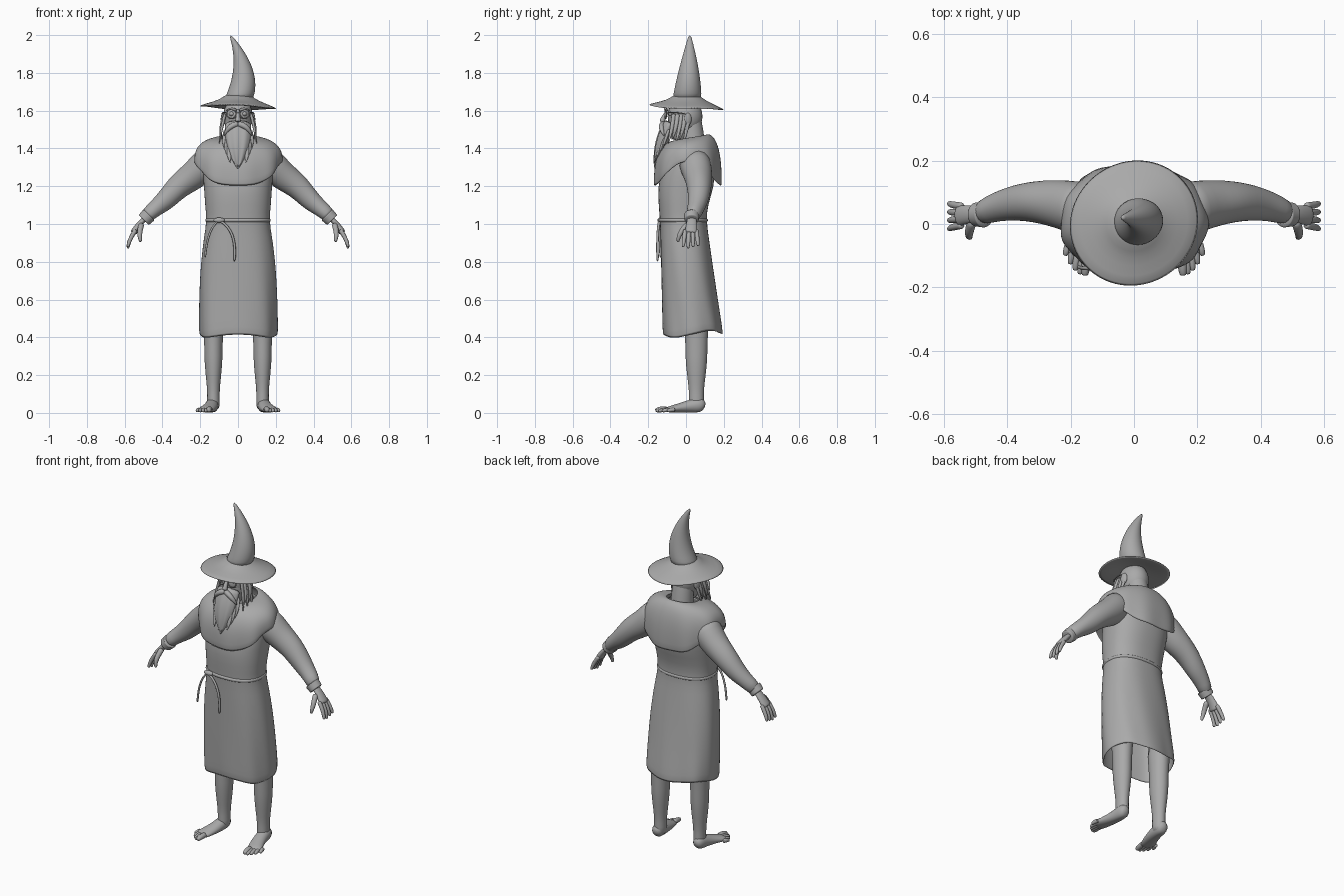
import bpy, bmesh, math
from math import sin, cos, pi
from mathutils import Vector

default_cube = bpy.data.objects.get("Cube")
if default_cube:
    bpy.data.objects.remove(default_cube)

grey = bpy.data.materials.new("plain grey")
grey.use_nodes = True
grey.diffuse_color = (0.4, 0.4, 0.4, 1)
grey.node_tree.nodes["Principled BSDF"].inputs["Base Color"].default_value = grey.diffuse_color
ACROSS, ALONG, UP = Vector((1, 0, 0)), Vector((0, 1, 0)), Vector((0, 0, 1))


def signed_power(value, exponent):
    return math.copysign(abs(value) ** exponent, value)


def loft(name, sections, facing=None, sides=16, capped=True, boxy=1, warp=None, thickness=0):
    """Join ellipses (centre, width, depth); rings lie flat unless a facing direction is given."""
    mesh_builder, rings = bmesh.new(), []
    centres = [Vector(section[0]) for section in sections]
    last = len(centres) - 1
    for index, (centre, width, depth) in enumerate(sections):
        u, v = ACROSS, ALONG
        if facing:
            tangent = (centres[min(index + 1, last)] - centres[max(index - 1, 0)]).normalized()
            u = (facing - tangent * facing.dot(tangent)).normalized()
            v = tangent.cross(u)
        ring = []
        for step in range(sides):
            angle = 2 * pi * step / sides
            point = (centres[index] + u * width * signed_power(cos(angle), boxy)
                     + v * depth * signed_power(sin(angle), boxy))
            ring.append(mesh_builder.verts.new(warp(point, angle) if warp else point))
        rings.append(ring)
    for lower, upper in zip(rings, rings[1:]):
        for step in range(sides):
            following = (step + 1) % sides
            mesh_builder.faces.new((lower[step], lower[following], upper[following], upper[step]))
    if capped:
        mesh_builder.faces.new(rings[0])
        mesh_builder.faces.new(rings[-1])
    bmesh.ops.recalc_face_normals(mesh_builder, faces=mesh_builder.faces)
    mesh = bpy.data.meshes.new(name)
    mesh_builder.to_mesh(mesh)
    mesh_builder.free()
    mesh.materials.append(grey)
    mesh.polygons.foreach_set("use_smooth", [True] * len(mesh.polygons))
    part = bpy.data.objects.new(name, mesh)
    bpy.context.collection.objects.link(part)
    if thickness:
        part.modifiers.new("cloth thickness", "SOLIDIFY").thickness = thickness
    part.modifiers.new("rounding", "SUBSURF").levels = 1


def sweep(name, start, middle, end, radius, end_radius, facing=ACROSS, flat=1, taper=1, sides=10, warp=None):
    """Tapered limb along a smooth curve through three points."""
    start, middle, end = Vector(start), Vector(middle), Vector(end)
    control = 2 * middle - (start + end) / 2
    sections, steps = [], 8
    for step in range(steps + 1):
        t = step / steps
        centre = start.lerp(control, t).lerp(control.lerp(end, t), t)
        width = radius + (end_radius - radius) * t ** taper
        sections.append((centre, width, width * flat))
    loft(name, sections, facing, sides, warp=warp)


def finish_primitive(name):
    part = bpy.context.object
    part.name = name
    part.data.materials.append(grey)
    bpy.ops.object.shade_smooth()
    return part


def ball(name, location, scale):
    bpy.ops.mesh.primitive_uv_sphere_add(segments=24, ring_count=16, location=location)
    part = finish_primitive(name)
    part.scale = scale
    return part


# Robe: skirt widens to the hem with soft folds, torso closes at the neck
def robe_folds(point, angle):
    weight = max(0, 1 - point.z) / 20
    swell = 1 + weight * (sin(5 * angle + 1) + sin(8 * angle + 4 * point.z)) * 0.6
    hem = sin(3 * angle) / 90 + point.y / 12 if point.z < 0.5 else 0
    return Vector((point.x * swell, point.y * swell, point.z + hem))


skirt = []
for step in range(8):
    t = step / 7
    skirt.append(((0, 0.035 - 0.05 * t, 0.41 + 0.61 * t), 0.207 - 0.042 * t ** 3, 0.158 - 0.035 * t))
torso = [((0, y, z), width, depth) for y, z, width, depth in (
    (-0.015, 1.1, 0.175, 0.13), (0, 1.2, 0.18, 0.15), (0.015, 1.3, 0.19, 0.14),
    (0.03, 1.38, 0.18, 0.1), (0.03, 1.44, 0.09, 0.08))]
loft("robe", skirt + torso, sides=40, capped=False, boxy=0.85, warp=robe_folds, thickness=0.008)

# Rope belt with a knot and two hanging ends
loft("belt", [((0, -0.015, 1.02 + rise), 0.166 + bulge, 0.124 + bulge)
              for rise, bulge in ((-0.01, 0), (-0.006, 0.008), (0.006, 0.008), (0.01, 0))],
     sides=40, capped=False, boxy=0.85)
ball("belt_knot", (-0.1, -0.137, 1.02), (0.03, 0.014, 0.014))
sweep("belt_long_end", (-0.1, -0.14, 1.02), (-0.03, -0.15, 0.94), (-0.02, -0.15, 0.8), 0.007, 0.007)
sweep("belt_short_end", (-0.1, -0.14, 1.02), (-0.15, -0.14, 0.95), (-0.175, -0.135, 0.82), 0.006, 0.006)


# Shoulder cape: front and back flaps, raised over the arms
def cape_drape(point, angle):
    drop = (1.46 - point.z) * 4
    lift = drop * abs(cos(angle)) ** 3 / 8 + (1 - drop) * sin(angle) / 60
    fold = 1 + drop * sin(9 * angle + 2) / 40
    return Vector((point.x * fold, point.y * fold, point.z + lift))


cape = []
for step in range(9):
    turn = pi / 2 * step / 8
    spread = sin(turn)
    cape.append(((0, 0.03 - 0.02 * spread, 1.2 + 0.26 * abs(cos(turn)) ** 0.7),
                 0.085 + 0.15 * spread, 0.085 + 0.095 * spread))
loft("shoulder_cape", cape, sides=40, capped=False, boxy=0.9, warp=cape_drape, thickness=0.008)


def sleeve_creases(point, angle):
    return point + UP * sin(40 * point.x) * sin(angle) / 150


def above_ground(point, angle):
    return Vector((point.x, point.y, max(point.z, 0.003)))


for mirror, side in ((1, "left"), (-1, "right")):
    def spot(x, y, z):
        return Vector((mirror * x, y, z))

    # Sleeve and cuff
    sweep(side + "_sleeve", spot(0.14, 0.04, 1.34), spot(0.33, 0.07, 1.18), spot(0.49, 0.03, 1.03),
          0.09, 0.036, facing=ALONG, sides=20, warp=sleeve_creases)
    sweep(side + "_cuff", spot(0.47, 0.03, 1.05), spot(0.485, 0.03, 1.035), spot(0.5, 0.03, 1.02),
          0.042, 0.038, facing=ALONG, sides=20)

    # Hand
    sweep(side + "_palm", spot(0.48, 0.03, 1.04), spot(0.52, 0.03, 1), spot(0.555, 0.025, 0.95),
          0.024, 0.036, facing=ALONG, flat=0.55)
    for finger in range(4):
        root, tip = 0.02 * finger - 0.004, 0.027 * finger - 0.016
        sweep(f"{side}_finger_{finger + 1}", spot(0.54, root, 0.97), spot(0.57, (root + tip) / 2, 0.92),
              spot(0.583, tip, 0.87 + 0.007 * abs(finger - 1)), 0.012, 0.007, facing=ALONG, taper=3)
    sweep(side + "_thumb", spot(0.51, 0.01, 1), spot(0.52, -0.03, 0.95), spot(0.515, -0.042, 0.905),
          0.016, 0.007, facing=ALONG, taper=2)

    # Leg with calf and ankle
    loft(side + "_leg", [(spot(0.13, 0.055, z), radius, radius * 1.2) for z, radius in (
        (0.6, 0.07), (0.4, 0.048), (0.3, 0.051), (0.2, 0.042), (0.12, 0.033), (0.07, 0.034), (0.01, 0.035))])

    # Foot slopes from instep to toes, turned slightly outward
    foot = [(spot(0.134, 0.1, 0.03), 0.02, 0.02)]
    for step in range(6):
        t = step / 5
        height = 0.044 - 0.03 * t
        foot.append((spot(0.136 + 0.045 * t * t, 0.08 - 0.19 * t, height), 0.034 + 0.01 * t, height))
    loft(side + "_foot", foot, facing=ACROSS, warp=above_ground)
    for toe in range(5):
        radius = 0.012 if toe else 0.016
        root = spot(0.15 + 0.014 * toe, 0.01 * toe - 0.1, radius + 0.004)
        tip = spot(0.155 + 0.0155 * toe, 0.004 * toe * toe - 0.163, radius * 0.8)
        sweep(f"{side}_toe_{toe + 1}", root, root.lerp(tip, 0.5) + UP / 400, tip,
              radius, radius * 0.6, taper=4)

    # Ear, eye and spectacles
    ball(side + "_ear", spot(0.08, 0.01, 1.555), (0.01, 0.02, 0.033)).rotation_euler.z = mirror * 0.35
    ball(side + "_eye", spot(0.033, -0.08, 1.583), (0.014, 0.014, 0.012))
    bpy.ops.mesh.primitive_torus_add(location=spot(0.035, -0.107, 1.583), rotation=(pi / 2, 0, mirror * 0.15),
                                     major_radius=0.025, minor_radius=0.003,
                                     major_segments=24, minor_segments=8)
    finish_primitive(side + "_spectacle_rim")
    sweep(side + "_spectacle_arm", spot(0.06, -0.1, 1.59), spot(0.08, -0.05, 1.59), spot(0.083, 0.01, 1.58),
          0.003, 0.003, facing=UP, sides=8)

    # Eyebrow, moustache, loose locks and beard tufts
    sweep(side + "_eyebrow", spot(0.01, -0.1, 1.6), spot(0.035, -0.11, 1.61), spot(0.065, -0.095, 1.6),
          0.008, 0.002, facing=UP, taper=2)
    sweep(side + "_moustache", spot(0, -0.12, 1.53), spot(0.045, -0.13, 1.51), spot(0.075, -0.115, 1.465),
          0.016, 0.002, facing=UP, taper=3)
    for lock in range(5):
        y, flick = 0.02 * lock - 0.075, lock % 2
        sweep(f"{side}_lock_{lock + 1}", spot(0.068, y + 0.01, 1.585), spot(0.085 + 0.006 * flick, y, 1.51),
              spot(0.1 - 0.016 * flick, y - 0.02, 1.425 + 0.02 * flick), 0.012, 0.002,
              facing=ALONG, flat=0.7, taper=3)
    for tuft in range(3):
        root = spot(0.06 - 0.012 * tuft, -0.09 - 0.018 * tuft, 1.5 - 0.03 * tuft)
        tip = root + spot(0.005, -0.04, -0.115)
        sweep(f"{side}_beard_tuft_{tuft + 1}", root, root.lerp(tip, 0.5) + spot(0.008, 0, 0), tip,
              0.015, 0.002, flat=0.6, taper=3)

# Head, neck and face
ball("head", (0, -0.005, 1.57), (0.078, 0.092, 0.1))
sweep("jaw", (0, -0.02, 1.56), (0, -0.03, 1.5), (0, -0.04, 1.44), 0.073, 0.035, taper=2, sides=16)
sweep("neck", (0, 0.04, 1.4), (0, 0.033, 1.48), (0, 0.02, 1.57), 0.065, 0.058, sides=16)
sweep("nose", (0, -0.09, 1.605), (0, -0.115, 1.57), (0, -0.126, 1.54), 0.008, 0.016)
sweep("spectacle_bridge", (-0.01, -0.108, 1.586), (0, -0.112, 1.59), (0.01, -0.108, 1.586),
      0.003, 0.003, facing=UP, sides=8)


def beard_strands(point, angle):
    return point - ALONG * cos(7 * angle) * abs(sin(angle)) / 250


sweep("beard", (0, -0.08, 1.54), (0, -0.13, 1.43), (0, -0.165, 1.29), 0.07, 0.004,
      flat=0.5, taper=3, sides=24, warp=beard_strands)


# Pointed hat: tilted wavy brim and a crown that bends to one side
def brim_tilt(point, angle):
    weight = max(0, math.hypot(point.x, point.y) - 0.06) * 7
    spread = 1 + weight * sin(2 * angle + 0.4) / 33
    tilt = weight * (sin(3 * angle) / 250 - point.y / 20 - point.x / 28)
    return Vector((point.x * spread, point.y * spread, point.z + tilt))


loft("hat_brim", [((0, 0.003, z), radius, radius) for z, radius in (
    (1.635, 0.05), (1.63, 0.09), (1.612, 0.2), (1.62, 0.208), (1.645, 0.13), (1.665, 0.087), (1.69, 0.06))],
    sides=40, warp=brim_tilt)
sweep("hat_crown", (0, 0.005, 1.65), (0.027, 0.015, 1.82), (-0.04, 0.02, 2), 0.077, 0.006,
      facing=None, taper=1.5, sides=32)
